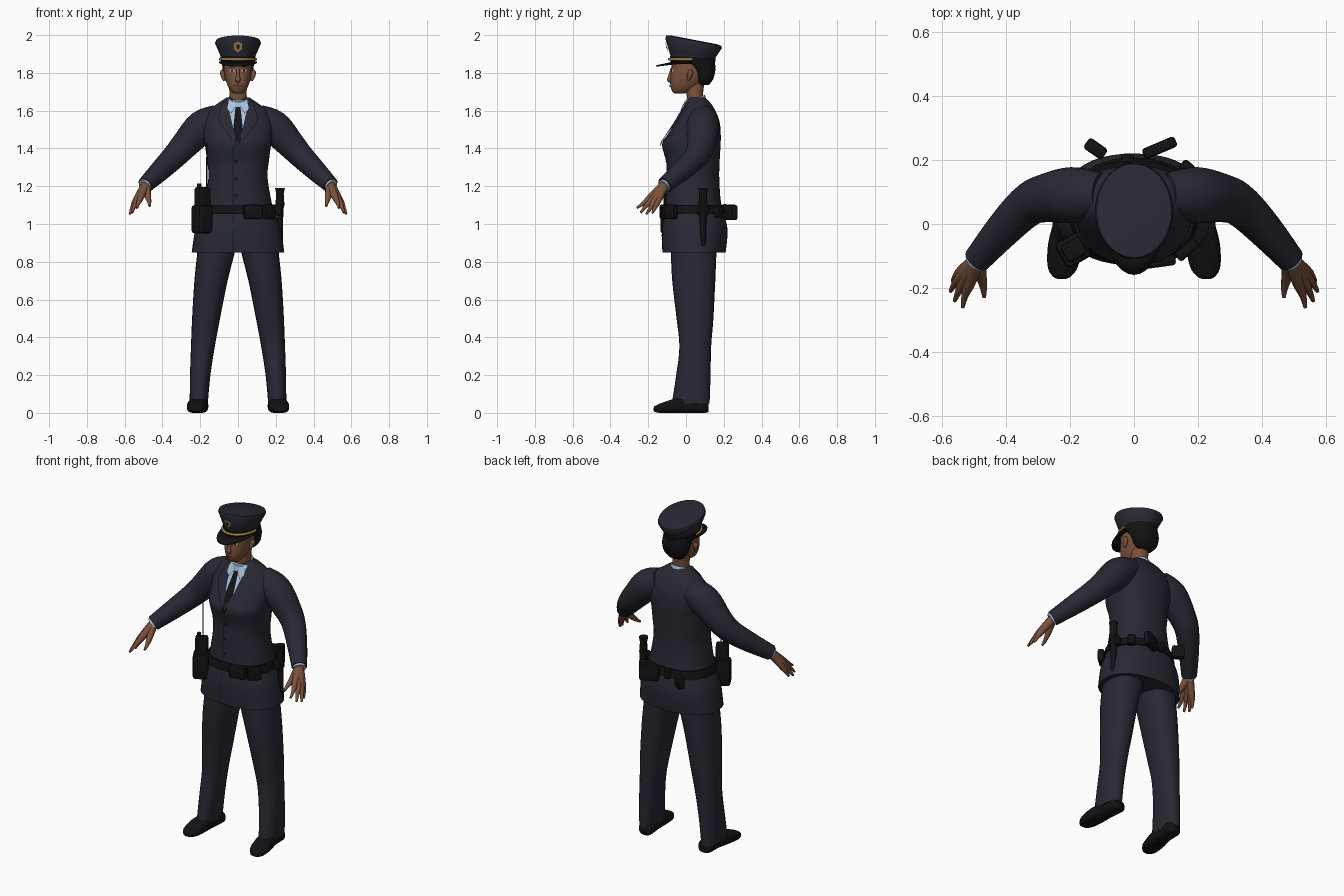
import bpy, bmesh, math
from mathutils import Vector, Matrix
from mathutils.bvhtree import BVHTree

if "Cube" in bpy.data.objects:
    bpy.data.objects.remove(bpy.data.objects["Cube"])


def material(name, r, g, b):
    m = bpy.data.materials.new(name)
    m.use_nodes = True
    m.diffuse_color = (r, g, b, 1)
    node = m.node_tree.nodes["Principled BSDF"]
    node.inputs["Base Color"].default_value = (r, g, b, 1)
    node.inputs["Roughness"].default_value = .8
    return m


navy = material("navy cloth", .021, .021, .034)
black = material("black leather", .006, .006, .007)
skin = material("brown skin", .2, .085, .045)
shirt_blue = material("pale blue cotton", .4, .54, .72)
gold = material("gold metal", .42, .24, .06)
lip = material("lip brown", .13, .04, .03)
white = material("eye white", .55, .52, .5)


def finish(name, bm, mat, recalc=True, angle=50):
    """Turn a bmesh into a named, smooth-shaded object; return a surface tree."""
    if recalc:
        bmesh.ops.recalc_face_normals(bm, faces=bm.faces)
    mesh = bpy.data.meshes.new(name)
    bm.to_mesh(mesh)
    mesh.materials.append(mat)
    mesh.shade_smooth()
    mesh.set_sharp_from_angle(angle=math.radians(angle))
    obj = bpy.data.objects.new(name, mesh)
    bpy.context.collection.objects.link(obj)
    tree = BVHTree.FromBMesh(bm)
    bm.free()
    return obj, tree


def smooth(rows, sub):
    """Catmull-Rom interpolation of equal-length rows."""
    out = []
    for i in range(len(rows) - 1):
        a, b, c, d = (rows[min(max(i + k, 0), len(rows) - 1)] for k in (-1, 0, 1, 2))
        for j in range(sub):
            t = j / sub
            out.append([q + t * (r - p) / 2 + t * t * (p - 2.5 * q + 2 * r - s / 2)
                        + t ** 3 * (1.5 * (q - r) + (s - p) / 2)
                        for p, q, r, s in zip(a, b, c, d)])
    return out + [list(rows[-1])]


def skin_rings(bm, rings):
    loops = [[bm.verts.new(p) for p in ring] for ring in rings]
    n = len(loops[0])
    for lo, hi in zip(loops, loops[1:]):
        for i in range(n):
            bm.faces.new((lo[i], lo[(i + 1) % n], hi[(i + 1) % n], hi[i]))
    bm.faces.new(loops[0])
    bm.faces.new(loops[-1])


def loft(name, rows, mat, side=1, n=32, sub=4, power=2.3, axis="z"):
    """Rows: position, half width, low, high, optional centre x and tilt."""
    rows = smooth([tuple(r) + (0,) * (6 - len(r)) for r in rows], sub)
    rings = []
    for t, rx, lo, hi, cx, tilt in rows:
        ring = []
        for i in range(n):
            c, s = math.cos(math.tau * i / n), math.sin(math.tau * i / n)
            x = cx + rx * math.copysign(abs(c) ** (2 / power), c)
            v = (hi - lo) / 2 * math.copysign(abs(s) ** (2 / power), s)
            u, v = t - tilt * v, (lo + hi) / 2 + v
            ring.append((side * x, v, u) if axis == "z" else (side * x, u, v))
        rings.append(ring)
    bm = bmesh.new()
    skin_rings(bm, rings)
    return finish(name, bm, mat)


def tube(name, rows, mat, side=1, n=16, sub=4):
    """Round tube through rows of x, y, z, radius."""
    rows = smooth(rows, sub)
    pts = [Vector((side * r[0], r[1], r[2])) for r in rows]
    ref, rings = Vector((.3, .8, .5)), []
    for i, p in enumerate(pts):
        d = (pts[min(i + 1, len(pts) - 1)] - pts[max(i - 1, 0)]).normalized()
        ref = (ref - d * ref.dot(d)).normalized()
        other = d.cross(ref)
        rings.append([p + rows[i][3] * (ref * math.cos(math.tau * k / n)
                                        + other * math.sin(math.tau * k / n)) for k in range(n)])
    bm = bmesh.new()
    skin_rings(bm, rings)
    return finish(name, bm, mat)


def plate(name, tree, outline, mat, lift=.004, side=1, cuts=5):
    """Thin sheet from an x-z outline, laid on the front of a surface."""
    bm = bmesh.new()
    bm.faces.new([bm.verts.new((side * x, 0, z)) for x, z in outline])
    bmesh.ops.triangulate(bm, faces=bm.faces)
    bmesh.ops.subdivide_edges(bm, edges=bm.edges, cuts=cuts, use_grid_fill=True)
    for v in bm.verts:
        hit = tree.ray_cast(Vector((v.co.x, -1, v.co.z)), Vector((0, 1, 0)))[0]
        v.co.y = (hit.y if hit else 0) - lift
    bm.normal_update()
    if sum(f.normal.y for f in bm.faces) > 0:
        bmesh.ops.reverse_faces(bm, faces=bm.faces)
    finish(name, bm, mat, recalc=False)


def oval(cx, cz, rx, rz, n=12):
    return [(cx + rx * math.cos(math.tau * i / n), cz + rz * math.sin(math.tau * i / n))
            for i in range(n)]


def box(name, loc, size, mat, turn=0, bevel=.01):
    bm = bmesh.new()
    bmesh.ops.create_cube(bm, size=1, matrix=Matrix.Translation(loc)
                          @ Matrix.Rotation(math.radians(turn), 4, "Z")
                          @ Matrix.Diagonal((*size, 1)))
    bmesh.ops.bevel(bm, geom=bm.edges[:], offset=bevel, segments=2, affect="EDGES", profile=.5)
    finish(name, bm, mat, angle=30)


# Jacket body with collar, tie, lapels and buttons
_, body = loft("jacket", [
    (.85, .245, -.125, .21), (.97, .226, -.128, .22), (1.07, .19, -.112, .195),
    (1.14, .173, -.108, .182), (1.25, .156, -.105, .176), (1.33, .163, -.105, .178),
    (1.42, .175, -.127, .183), (1.47, .182, -.1, .184), (1.54, .185, -.055, .178),
    (1.6, .155, -.02, .155), (1.64, .105, 0, .13), (1.67, .06, .015, .1)], navy, n=48)
plate("shirt_front", body, [(-.055, 1.655), (.055, 1.655), (.035, 1.53), (0, 1.43), (-.035, 1.53)],
      shirt_blue, .003)
plate("tie", body, [(-.013, 1.62), (.013, 1.62), (.01, 1.59), (.026, 1.5), (0, 1.43),
                    (-.026, 1.5), (-.01, 1.59)], black, .008)
plate("front_seam", body, [(-.028, 1.41), (-.024, 1.41), (-.024, .86), (-.028, .86)], black, .002)
for z in (1.15, 1.24, 1.33):
    plate("jacket_button", body, oval(-.01, z, .009, .009), black, .005, cuts=1)
plate("breast_pocket", body, [(.07, 1.46), (.145, 1.475), (.145, 1.455), (.07, 1.44)], navy, .007)
loft("shirt_collar", [(1.61, .068, -.018, .115, 0, -.3), (1.665, .053, -.006, .1, 0, -.35)],
     shirt_blue, sub=1)
for s in (1, -1):
    plate("lapel", body, [(.058, 1.655), (.085, 1.64), (.105, 1.56), (.082, 1.55), (.095, 1.53),
                          (.004, 1.41), (.012, 1.46), (.04, 1.56)], navy, .009, s)
    plate("collar_wing", body, [(.008, 1.63), (.05, 1.665), (.056, 1.61), (.035, 1.585)],
          shirt_blue, .012, s)

# Arms, cuffs and hands
tips = {"thumb": ((.478, -.16, 1.15), (.47, -.2, 1.115), (.468, -.228, 1.095)),
        "index_finger": ((.513, -.185, 1.145), (.528, -.225, 1.11), (.535, -.26, 1.085)),
        "middle_finger": ((.53, -.178, 1.13), (.548, -.212, 1.095), (.56, -.24, 1.06)),
        "ring_finger": ((.54, -.166, 1.125), (.56, -.188, 1.085), (.573, -.21, 1.053)),
        "little_finger": ((.54, -.15, 1.12), (.557, -.165, 1.085), (.566, -.178, 1.058))}
for s in (1, -1):
    tube("sleeve", [(.1, .09, 1.565, .07), (.19, .09, 1.515, .088), (.28, .08, 1.42, .075),
                    (.335, .055, 1.36, .066), (.41, -.02, 1.285, .056), (.49, -.112, 1.207, .043)],
         navy, s, 24)
    tube("shirt_cuff", [(.47, -.09, 1.226, .036), (.496, -.119, 1.201, .036)], shirt_blue, s)
    for name, (knuckle, joint, tip) in tips.items():
        tube(name, [(.488, -.11, 1.21, .025), (*knuckle, .018), (*joint, .011), (*tip, .006)],
             skin, s, 10)

# Trousers and shoes
for s in (1, -1):
    loft("trouser_leg", [(.95, .105, -.08, .17, .11), (.86, .1, -.08, .162, .115),
                         (.7, .088, -.073, .155, .143), (.5, .074, -.05, .145, .169),
                         (.35, .063, -.035, .133, .186), (.2, .054, -.052, .13, .2),
                         (.05, .048, -.075, .125, .208)], navy, s, 24)
    loft("shoe", [(.12, .025, .005, .05, .197), (.1, .043, 0, .07, .2), (.02, .044, 0, .085, .205),
                  (-.06, .053, 0, .075, .215), (-.13, .048, 0, .052, .222),
                  (-.162, .03, .004, .038, .225), (-.172, .012, .01, .028, .226)],
         black, s, 20, power=2.8, axis="y")

# Neck, head and face
loft("neck", [(1.6, .05, .015, .1), (1.68, .046, .004, .09), (1.76, .048, -.005, .1)], skin, n=24)
_, head = loft("head", [
    (1.69, .02, -.058, -.01), (1.703, .038, -.073, .03), (1.735, .056, -.083, .075),
    (1.775, .069, -.082, .11), (1.825, .075, -.078, .135), (1.88, .077, -.074, .14)], skin)
loft("hair", [(1.735, .045, .065, .12), (1.765, .07, .05, .143), (1.8, .079, .035, .153),
              (1.83, .083, .01, .156), (1.875, .085, -.06, .15)], black)
tube("nose", [(0, -.074, 1.825, .007), (0, -.085, 1.785, .009), (0, -.086, 1.765, .014),
              (0, -.079, 1.755, .011)], skin)
plate("lips", head, oval(0, 1.733, .023, .008), lip, .005, cuts=2)
for s in (1, -1):
    plate("eye", head, oval(.031, 1.812, .014, .006), white, .002, s, 2)
    plate("iris", head, oval(.031, 1.812, .006, .006), black, .004, s, 2)
    plate("eyebrow", head, [(.012, 1.826), (.035, 1.835), (.053, 1.827), (.035, 1.829)], black, .003, s)
    tube("ear", [(.073, .012, 1.76, .006), (.078, .018, 1.78, .012), (.082, .024, 1.802, .014),
                 (.08, .022, 1.815, .006)], skin, s, 12)

# Peaked cap
_, cap = loft("cap_crown", [
    (1.855, .089, -.08, .152), (1.888, .092, -.083, .156, 0, .05), (1.9, .097, -.088, .163, 0, .08),
    (1.957, .122, -.11, .19, 0, .17), (1.97, .117, -.105, .188, 0, .19),
    (1.975, .09, -.075, .16, 0, .19)], navy, n=40, sub=1, power=2)
loft("cap_band", [(1.848, .09, -.082, .153), (1.884, .093, -.085, .158, 0, .05)], black, n=40,
     sub=1, power=2)
arc = [math.pi * (1 + i / 16) for i in range(17)]
tube("cap_strap", [(.094 * math.cos(a), .034 + .122 * math.sin(a), 1.872, .007) for a in arc],
     gold, n=8, sub=1)
plate("cap_badge", cap, [(-.022, 1.955), (-.01, 1.96), (0, 1.967), (.01, 1.96), (.022, 1.955),
                         (.02, 1.925), (0, 1.908), (-.02, 1.925)], gold, .007)
plate("badge_inset", cap, oval(0, 1.938, .009, .014), black, .009, cuts=1)
bm = bmesh.new()
grid = [[bm.verts.new((math.cos(a) * (.087 + .012 * t), .034 + math.sin(a) * (.11 + .083 * t),
                       1.858 + .022 * t * math.sin(a) + .004 * t)) for t in (0, .5, 1)] for a in arc]
for p, q in zip(grid, grid[1:]):
    for k in (0, 1):
        bm.faces.new((p[k], p[k + 1], q[k + 1], q[k]))
visor, _ = finish("cap_visor", bm, black)
visor.modifiers.new("thickness", "SOLIDIFY").thickness = .007

# Duty belt and equipment
loft("belt", [(1.052, .204, -.124, .207), (1.1, .192, -.117, .197)], black, n=48, sub=1)
tube("baton", [(.222, .09, .88, .016), (.222, .09, 1.08, .018), (.222, .09, 1.1, .024),
               (.222, .09, 1.16, .02), (.222, .09, 1.19, .026)], black, sub=1)
box("baton_holder", (.212, .09, 1.075), (.045, .06, .06), black)
box("radio_case", (-.19, -.08, 1.025), (.09, .09, .15), black, 30, .015)
box("radio_body", (-.188, -.08, 1.13), (.07, .06, .13), black, 30)
tube("radio_knob", [(-.205, -.08, 1.18, .011), (-.205, -.08, 1.215, .011)], black, sub=1)
tube("radio_antenna", [(-.165, -.1, 1.18, .004), (-.165, -.1, 1.43, .003)], black, n=8, sub=1)
for name, loc, size, turn in (
        ("front_pouch", (.08, -.117, 1.065), (.1, .035, .075), 8),
        ("side_front_pouch", (.165, -.08, 1.065), (.08, .035, .075), 42),
        ("small_pouch", (.165, .175, 1.065), (.045, .04, .06), -40),
        ("cuff_case", (.08, .238, 1.06), (.11, .035, .08), 23),
        ("rear_pouch", (-.12, .235, 1.065), (.07, .04, .075), -35),
        ("rear_belt_clip", (-.02, .205, 1.075), (.04, .03, .06), 0)):
    box(name, loc, size, black, turn)
